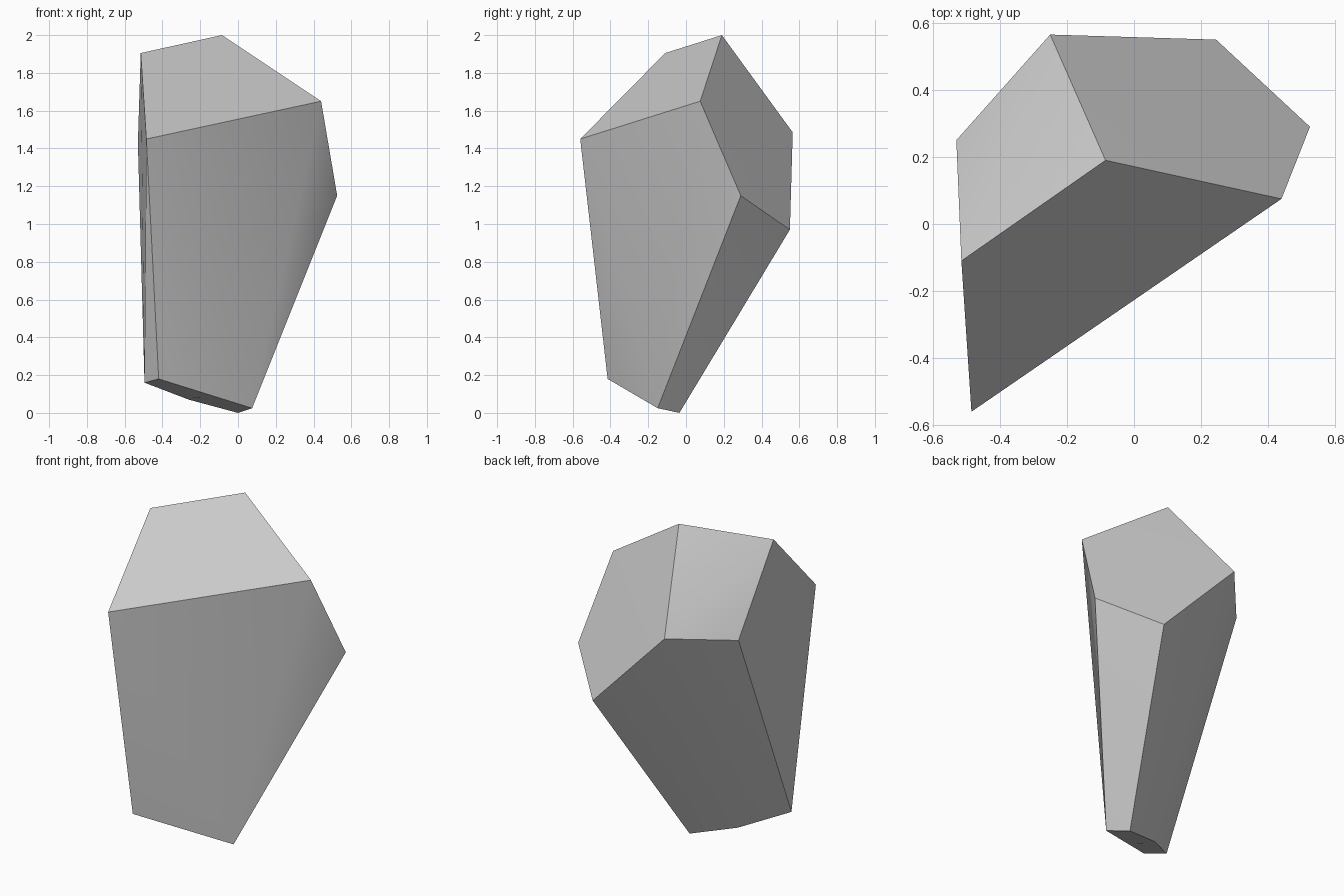
import bpy, bmesh, math
from mathutils import Vector

cube = bpy.data.objects.get("Cube")
if cube:
    bpy.data.objects.remove(cube, do_unlink=True)


def material(name, colour):
    mat = bpy.data.materials.new(name)
    mat.use_nodes = True
    mat.diffuse_color = colour
    mat.node_tree.nodes["Principled BSDF"].inputs["Base Color"].default_value = colour
    return mat


def add_object(name, bm, mat):
    mesh = bpy.data.meshes.new(name)
    bm.to_mesh(mesh)
    bm.free()
    obj = bpy.data.objects.new(name, mesh)
    bpy.context.collection.objects.link(obj)
    mesh.materials.append(mat)
    return obj


stone_grey = material("stone grey", (0.6, 0.6, 0.6, 1))
pale_grey = material("pale grey", (0.9, 0.9, 0.9, 1))

# Corners of the stone: crown, widest girdle, and narrow slanted foot
crown = [(-0.085, 0.19, 2.0), (-0.515, -0.11, 1.905), (0.44, 0.075, 1.65)]
girdle = [(-0.485, -0.56, 1.45), (0.525, 0.29, 1.15), (0.245, 0.55, 0.97),
          (-0.25, 0.565, 1.485), (-0.53, 0.25, 1.43)]
foot = [(-0.42, -0.415, 0.18), (0.075, -0.15, 0.025), (0, -0.035, 0),
        (-0.26, -0.13, 0.07), (-0.495, -0.31, 0.16)]

# Faceted stone wrapped tightly around its corners
bm = bmesh.new()
for corner in crown + girdle + foot:
    bm.verts.new(corner)
bmesh.ops.convex_hull(bm, input=bm.verts)
bmesh.ops.recalc_face_normals(bm, faces=bm.faces)
stone = add_object("stone", bm, stone_grey)
bpy.context.view_layer.objects.active = stone
stone.select_set(True)
bpy.ops.object.shade_smooth_by_angle(angle=math.radians(30))

# Small pale spot on the underside of the foot
bm = bmesh.new()
bmesh.ops.create_circle(bm, cap_ends=True, segments=12, radius=0.018)
spot = add_object("foot_spot", bm, pale_grey)
down = Vector((-0.146, -0.3125, -1)).normalized()
spot.rotation_euler = down.to_track_quat('Z', 'Y').to_euler()
spot.location = Vector((-0.22, -0.21, 0.087)) + down * 0.004
